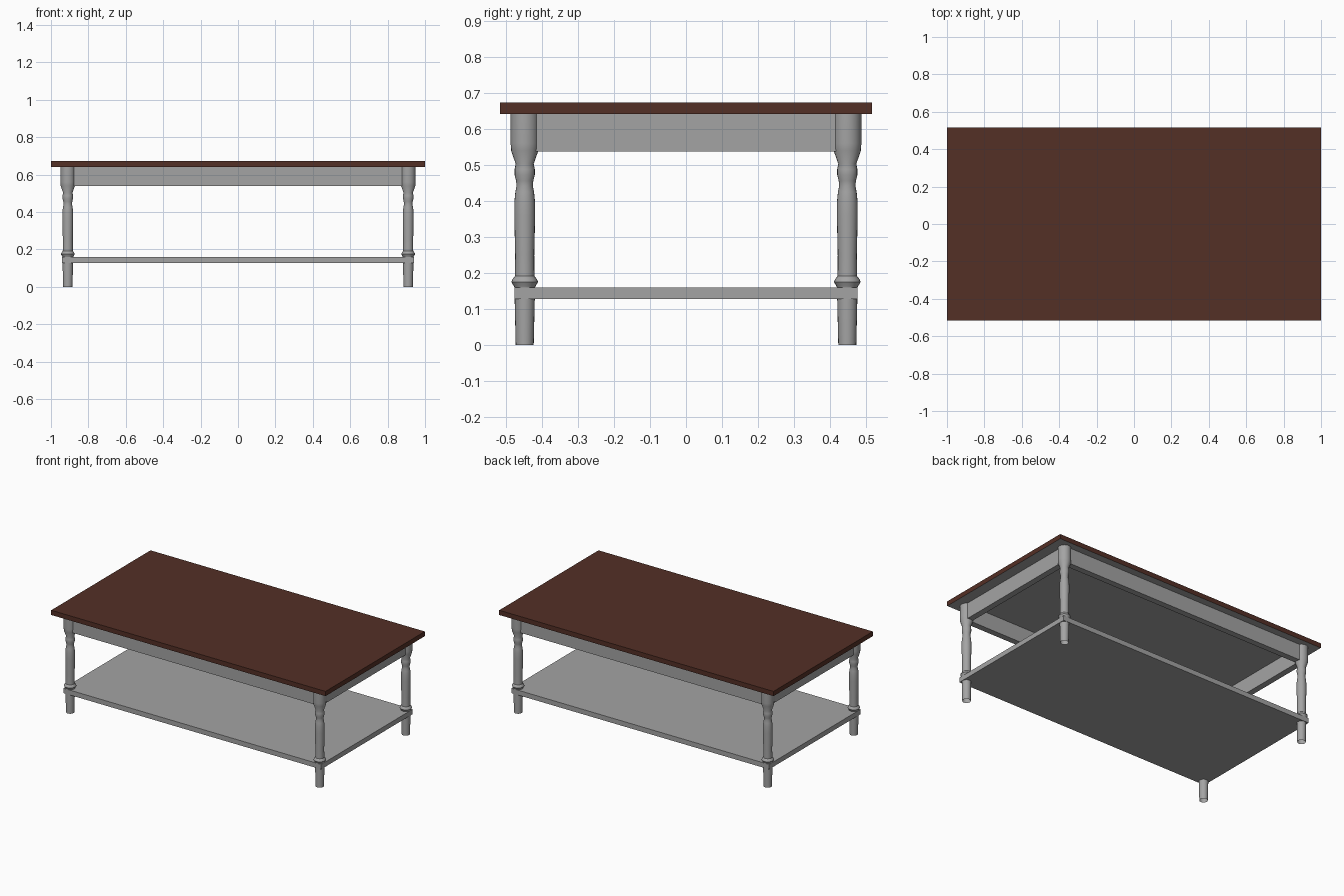
import bpy, bmesh, math

if "Cube" in bpy.data.objects:
    bpy.data.objects.remove(bpy.data.objects["Cube"])


def material(name, rgb):
    m = bpy.data.materials.new(name)
    m.diffuse_color = (*rgb, 1)
    m.use_nodes = True
    m.node_tree.nodes["Principled BSDF"].inputs["Base Color"].default_value = m.diffuse_color
    return m


GREY = material("grey paint", (0.37, 0.37, 0.37))
BROWN = material("dark brown wood", (0.088, 0.029, 0.019))


def add_object(name, bm, mats):
    mesh = bpy.data.meshes.new(name)
    bmesh.ops.recalc_face_normals(bm, faces=bm.faces)
    bm.to_mesh(mesh)
    bm.free()
    for m in mats:
        mesh.materials.append(m)
    obj = bpy.data.objects.new(name, mesh)
    bpy.context.collection.objects.link(obj)
    return obj


def box(name, lo, hi, mats):
    bm = bmesh.new()
    bmesh.ops.create_cube(bm, size=1)
    for v in bm.verts:
        v.co = [(a + b) / 2 + c * (b - a) for a, b, c in zip(lo, hi, v.co)]
    return add_object(name, bm, mats)


# Table top: brown with a grey underside
top = box("table_top", (-1, -0.517, 0.642), (1, 0.517, 0.673), [BROWN, GREY])
for p in top.data.polygons:
    p.material_index = 1 if p.normal.z < -0.5 else 0

# Lower shelf
box("lower_shelf", (-0.94, -0.477, 0.128), (0.94, 0.477, 0.16), [GREY])

# Apron rails between the legs
LX, LY, T = 0.91, 0.448, 0.02
for s, side in ((-1, "front"), (1, "back")):
    box(side + "_apron", (-LX, s * LY - T, 0.538), (LX, s * LY + T, 0.642), [GREY])
for s, side in ((-1, "left"), (1, "right")):
    box(side + "_apron", (s * LX - T, -LY + T, 0.538), (s * LX + T, LY - T, 0.642), [GREY])

# Turned leg profile: radius, height (open at the foot)
PROFILE = [(0.025, 0), (0.028, 0.128), (0.028, 0.158), (0.030, 0.163),
           (0.037, 0.175), (0.034, 0.183), (0.027, 0.191), (0.0265, 0.25),
           (0.029, 0.36), (0.0285, 0.40), (0.026, 0.425), (0.0225, 0.442),
           (0.024, 0.456), (0.028, 0.472), (0.028, 0.488), (0.025, 0.503),
           (0.038, 0.54), (0.039, 0.56), (0.039, 0.642)]
SIDES = 20


def leg(name, x, y):
    bm = bmesh.new()
    rings = [[bm.verts.new((x + r * math.cos(2 * math.pi * i / SIDES),
                            y + r * math.sin(2 * math.pi * i / SIDES), z))
              for i in range(SIDES)] for r, z in PROFILE]
    for a, b in zip(rings, rings[1:]):
        for i in range(SIDES):
            j = (i + 1) % SIDES
            bm.faces.new((a[i], a[j], b[j], b[i]))
    obj = add_object(name, bm, [GREY])
    bpy.ops.object.select_all(action='DESELECT')
    obj.select_set(True)
    bpy.context.view_layer.objects.active = obj
    bpy.ops.object.shade_smooth_by_angle(angle=math.radians(40))


for sy, fb in ((-1, "front"), (1, "back")):
    for sx, lr in ((-1, "left"), (1, "right")):
        leg(f"{fb}_{lr}_leg", sx * LX, sy * LY)
